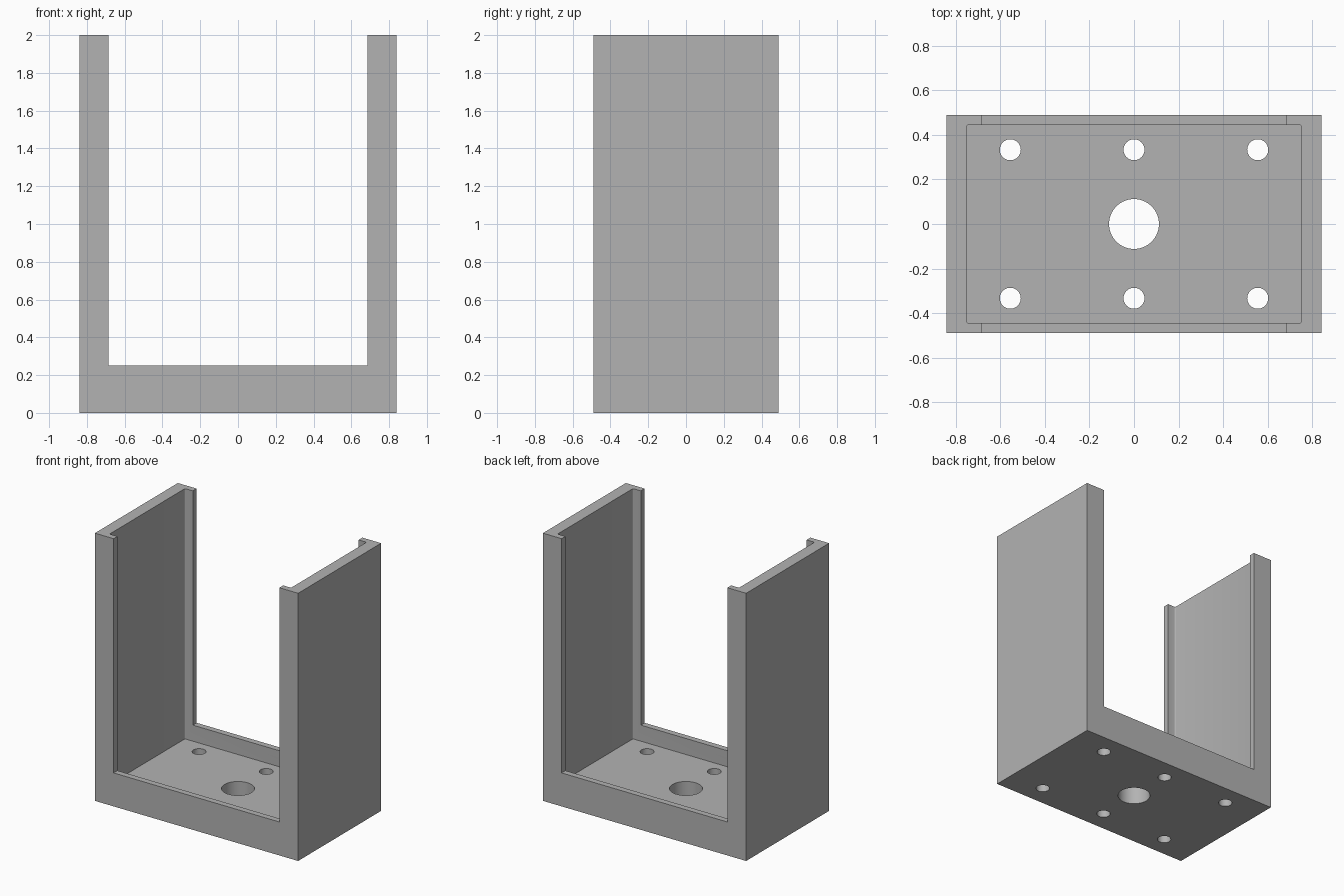
import bpy, bmesh, math

if "Cube" in bpy.data.objects:
    bpy.data.objects.remove(bpy.data.objects["Cube"])

W, D, H = 0.84, 0.49, 2.0      # half width, half depth, height
OPEN_X, RIM_Z = 0.685, 0.25    # front and back opening
POCKET_X, POCKET_Y, FLOOR_Z = 0.75, 0.445, 0.13

grey = bpy.data.materials.new("plain grey")
grey.diffuse_color = (0.45, 0.45, 0.45, 1)
grey.use_nodes = True
grey.node_tree.nodes["Principled BSDF"].inputs["Base Color"].default_value = grey.diffuse_color


def prism(name, points, direction):
    """Extrude a closed outline along a direction."""
    bm = bmesh.new()
    face = bm.faces.new([bm.verts.new(p) for p in points])
    new = bmesh.ops.extrude_face_region(bm, geom=[face])["geom"]
    bmesh.ops.translate(bm, vec=direction,
                        verts=[v for v in new if isinstance(v, bmesh.types.BMVert)])
    bmesh.ops.recalc_face_normals(bm, faces=bm.faces)
    mesh = bpy.data.meshes.new(name)
    bm.to_mesh(mesh)
    bm.free()
    ob = bpy.data.objects.new(name, mesh)
    bpy.context.collection.objects.link(ob)
    mesh.materials.append(grey)
    return ob


def circle(cx, cy, r, n, z, start=0.0, sweep=2 * math.pi):
    return [(cx + r * math.cos(start + sweep * i / n),
             cy + r * math.sin(start + sweep * i / n), z) for i in range(n)]


# U-shaped bracket body
outline = [(-W, 0), (W, 0), (W, H), (OPEN_X, H), (OPEN_X, RIM_Z),
           (-OPEN_X, RIM_Z), (-OPEN_X, H), (-W, H)]
bracket = prism("channel_bracket", [(x, -D, z) for x, z in outline], (0, 2 * D, 0))

# Pocket with slightly rounded corners, leaving thin lips front and back
r = 0.008
corners = []
for k, (sx, sy) in enumerate([(1, 1), (-1, 1), (-1, -1), (1, -1)]):
    for i in range(5):
        a = math.pi / 2 * (k + i / 4)
        corners.append((sx * (POCKET_X - r) + r * math.cos(a),
                        sy * (POCKET_Y - r) + r * math.sin(a), FLOOR_Z))
cutters = [prism("pocket_cutter", corners, (0, 0, H))]

# Centre hole and six bolt holes
holes = [(0, 0, 0.112, 64)]
holes += [(x, y, 0.047, 40) for x in (-0.555, 0, 0.555) for y in (-0.333, 0.333)]
for x, y, rad, n in holes:
    cutters.append(prism("hole_cutter", circle(x, y, rad, n, -0.1), (0, 0, 0.3)))

# Apply the cuts
bpy.context.view_layer.objects.active = bracket
bracket.select_set(True)
for c in cutters:
    c.hide_render = True
    m = bracket.modifiers.new("cut", "BOOLEAN")
    m.operation = "DIFFERENCE"
    m.solver = "EXACT"
    m.object = c
    bpy.ops.object.modifier_apply(modifier=m.name)
for c in cutters:
    bpy.data.objects.remove(c)

bpy.ops.object.select_all(action="DESELECT")
bracket.select_set(True)
bpy.ops.object.shade_smooth_by_angle(angle=math.radians(30))
